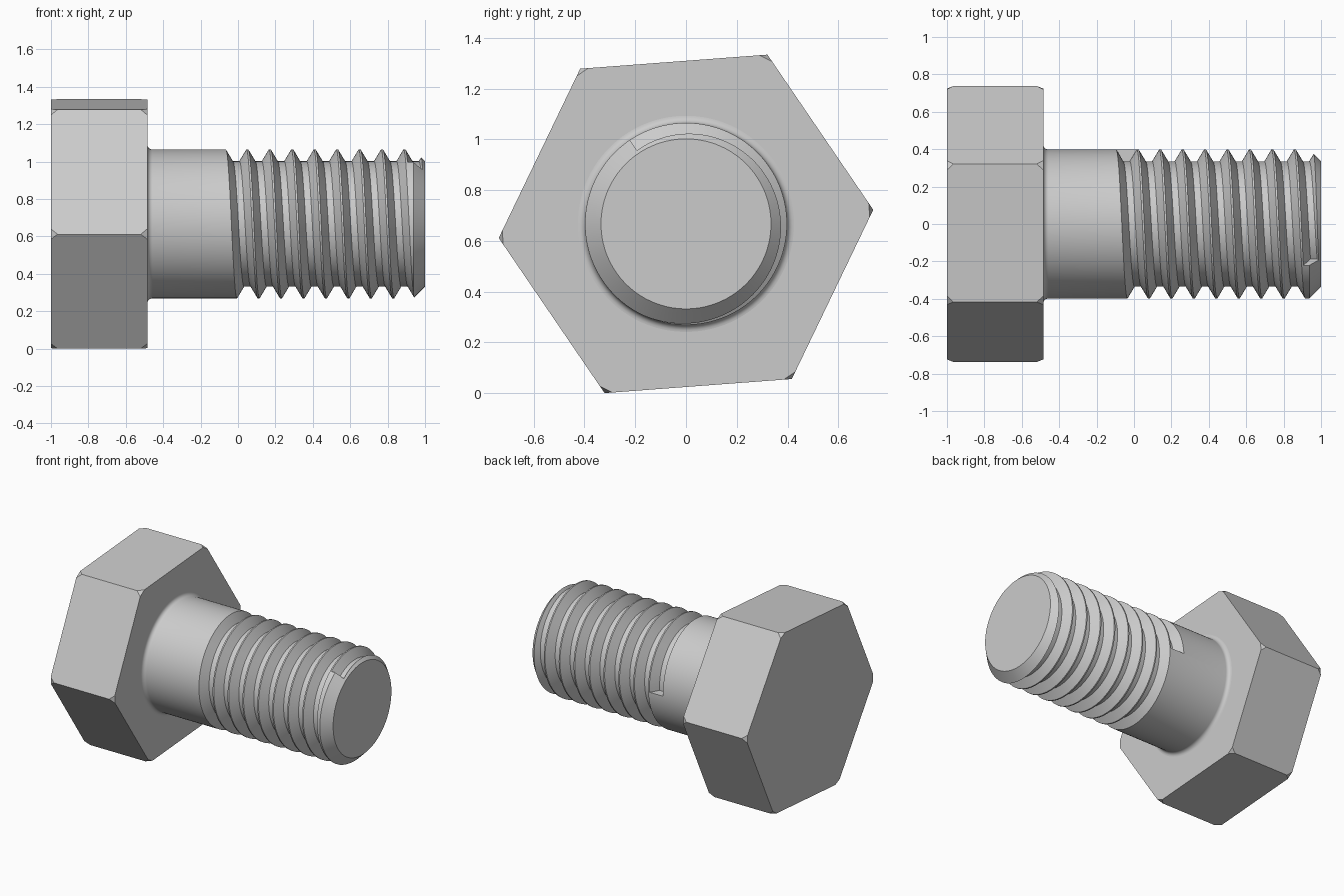
import bpy, bmesh, math
from mathutils import Vector

if "Cube" in bpy.data.objects:
    bpy.data.objects.remove(bpy.data.objects["Cube"])

CZ = 0.667                      # height of the bolt axis, which runs along x
HEAD_X0, HEAD_X1 = -1.0, -0.485
R, ROOT, PITCH = 0.398, 0.335, 0.12
SEG = 96

steel = bpy.data.materials.new("steel grey")
steel.diffuse_color = (0.6, 0.6, 0.6, 1)
steel.use_nodes = True
steel.node_tree.nodes["Principled BSDF"].inputs["Base Color"].default_value = steel.diffuse_color


def polar(x, r, a):
    return Vector((x, r * math.cos(a), CZ + r * math.sin(a)))


def finish(name, bm):
    bmesh.ops.recalc_face_normals(bm, faces=bm.faces[:])
    me = bpy.data.meshes.new(name)
    bm.to_mesh(me)
    bm.free()
    me.materials.append(steel)
    ob = bpy.data.objects.new(name, me)
    bpy.context.collection.objects.link(ob)
    return ob


def skin(bm, rings, closed_section):
    """Join successive rings of vertices with quads and cap both ends."""
    for a, b in zip(rings, rings[1:]):
        n = len(a)
        for i in range(n if closed_section else n - 1):
            j = (i + 1) % n
            bm.faces.new((a[i], a[j], b[j], b[i]))
    bm.faces.new(rings[0])
    bm.faces.new(rings[-1])


# Hexagonal head with its corners clipped at both ends
bm = bmesh.new()
corners = [math.radians(4.3 + 60 * k) for k in range(6)]
for k, a in enumerate(corners):
    here = polar(0, 0.74, a)
    for x, inward in ((HEAD_X0, 1), (HEAD_X1, -1)):
        bm.verts.new(here + Vector((x + inward * 0.035, 0, 0)))
        for other in (corners[k - 1], corners[(k + 1) % 6]):
            along = (polar(0, 0.74, other) - here).normalized()
            bm.verts.new(here + along * 0.032 + Vector((x, 0, 0)))
bmesh.ops.convex_hull(bm, input=bm.verts[:])
bmesh.ops.dissolve_limit(bm, angle_limit=0.02, verts=bm.verts[:], edges=bm.edges[:])
finish("hex_head", bm)

# Round shank: fillet under the head, chamfer at the tip
F = 0.028
profile = [(HEAD_X1 - 0.03, R + F)]
for i in range(7):
    t = math.pi / 2 * i / 6
    profile.append((HEAD_X1 + F - F * math.cos(t), R + F - F * math.sin(t)))
profile += [(0.937, R), (1.0, ROOT)]
bm = bmesh.new()
rings = [[bm.verts.new(polar(x, r, 2 * math.pi * (i + 0.5) / SEG)) for i in range(SEG)]
         for x, r in profile]
skin(bm, rings, True)
shank = finish("threaded_shank", bm)

# Helical trapezoid that cuts the thread groove
half_root, half_top = 0.0175, 0.0575
section = [(-half_top, 0.402), (-half_root, ROOT), (half_root, ROOT),
           (half_top, 0.402), (half_top, 0.45), (-half_top, 0.45)]
bm = bmesh.new()
rings = []
for i in range(int(SEG * (8 + 125 / 360)) + 1):
    turn = i / SEG
    centre = -0.04 + PITCH * turn
    rings.append([bm.verts.new(polar(centre + dx, r, 2 * math.pi * turn))
                  for dx, r in section])
skin(bm, rings, True)
bmesh.ops.triangulate(bm, faces=bm.faces[:])
cutter = finish("thread_cutter", bm)
cutter.hide_render = True

cut = shank.modifiers.new("thread", 'BOOLEAN')
cut.operation = 'DIFFERENCE'
cut.solver = 'EXACT'
cut.object = cutter
bpy.context.view_layer.objects.active = shank
shank.select_set(True)
bpy.ops.object.modifier_apply(modifier=cut.name)
bpy.data.objects.remove(cutter, do_unlink=True)

# Smooth the round surfaces, keep the thread edges crisp
bpy.ops.object.select_all(action='DESELECT')
shank.select_set(True)
bpy.context.view_layer.objects.active = shank
bpy.ops.object.shade_smooth_by_angle(angle=math.radians(30))
